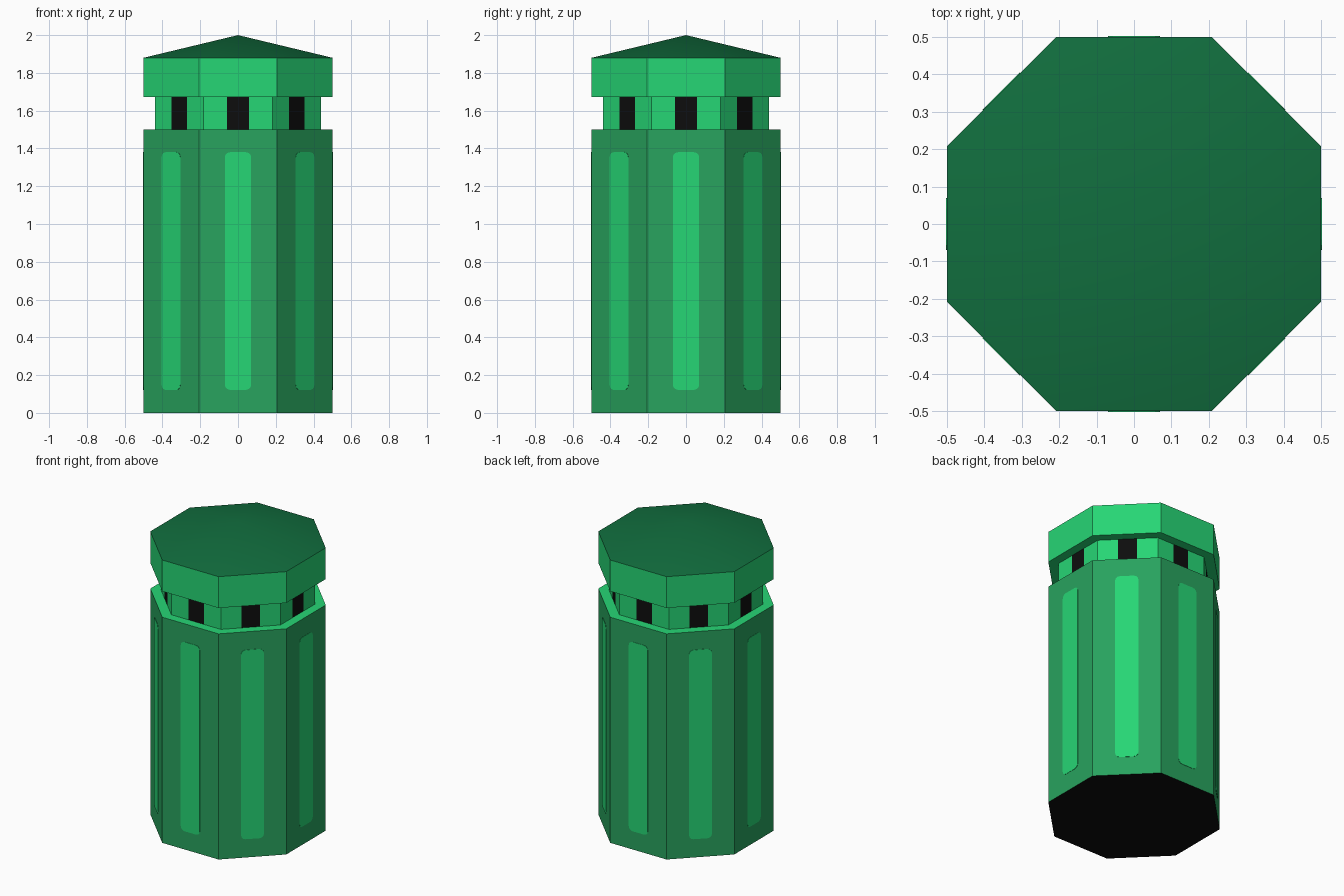
import bpy, bmesh, math
from mathutils import Matrix, Vector

if "Cube" in bpy.data.objects:
    bpy.data.objects.remove(bpy.data.objects["Cube"])

SIDES = 8
HALF = math.tan(math.pi / SIDES)      # half side length of an octagon with apothem 1


def material(name, rgb):
    m = bpy.data.materials.new(name)
    lin = [((c / 255 + 0.055) / 1.055) ** 2.4 if c > 10 else c / 255 / 12.92 for c in rgb]
    m.diffuse_color = (*lin, 1)
    m.use_nodes = True
    m.node_tree.nodes["Principled BSDF"].inputs["Base Color"].default_value = m.diffuse_color
    return m


BRIGHT = material("bright green", (38, 214, 117))
BODY = material("mid green", (40, 163, 94))
ROOF = material("dark green", (17, 110, 62))
BLACK = material("black", (13, 13, 13))


def finish(name, bm, mats):
    bmesh.ops.recalc_face_normals(bm, faces=bm.faces)
    me = bpy.data.meshes.new(name)
    bm.to_mesh(me)
    bm.free()
    for m in mats:
        me.materials.append(m)
    ob = bpy.data.objects.new(name, me)
    bpy.context.collection.objects.link(ob)
    return ob


def ring(bm, apothem, z, splits=(-1,)):
    """Octagon loop; splits are positions along each side, -1 being the corner."""
    verts = []
    for i in range(SIDES):
        rot = Matrix.Rotation(i * math.tau / SIDES, 3, 'Z')
        for s in splits:
            verts.append(bm.verts.new(rot @ Vector((s * HALF * apothem, -apothem, z))))
    return verts


def bridge(bm, low, high):
    n = len(low)
    return [bm.faces.new((low[i], low[(i + 1) % n], high[(i + 1) % n], high[i])) for i in range(n)]


def prism(name, apothem, z0, z1, mats):
    bm = bmesh.new()
    low, high = ring(bm, apothem, z0), ring(bm, apothem, z1)
    bridge(bm, low, high)
    bm.faces.new(low)
    bm.faces.new(high)
    return finish(name, bm, mats)


# Body: mid green walls, bright ledge, black base
body = prism("body", 0.5, 0, 1.5, [BODY, BRIGHT, BLACK])
for p in body.data.polygons:
    p.material_index = 1 if p.normal.z > 0.5 else 2 if p.normal.z < -0.5 else 0

# Neck: each side split in three, with a black window in the middle
bm = bmesh.new()
w = 0.057 / (0.44 * HALF)
low, high = (ring(bm, 0.44, z, (-1, -w, w)) for z in (1.5, 1.672))
for i, f in enumerate(bridge(bm, low, high)):
    f.material_index = 1 if i % 3 == 1 else 0
finish("neck", bm, [BRIGHT, BLACK])

# Cap band
prism("cap_band", 0.5, 1.672, 1.88, [BRIGHT])

# Shallow pointed roof
bm = bmesh.new()
eave = ring(bm, 0.5, 1.88)
tip = bm.verts.new((0, 0, 2))
for i in range(SIDES):
    bm.faces.new((eave[i], eave[(i + 1) % SIDES], tip))
roof = finish("roof", bm, [ROOF])
for p in roof.data.polygons:
    p.use_smooth = True

# Rounded upright panels, one thin plate on each body side
HW, Z0, Z1, R, THICK = 0.07, 0.122, 1.38, 0.028, 0.002
outline = []
for k, (cx, cz) in enumerate(((HW - R, Z1 - R), (R - HW, Z1 - R), (R - HW, Z0 + R), (HW - R, Z0 + R))):
    for j in range(4):
        a = (k + j / 3) * math.pi / 2
        outline.append((cx + R * math.cos(a), cz + R * math.sin(a)))
bm = bmesh.new()
for i in range(SIDES):
    rot = Matrix.Rotation(i * math.tau / SIDES, 3, 'Z')
    back, front = ([bm.verts.new(rot @ Vector((x, -y, z))) for x, z in outline]
                   for y in (0.5, 0.5 + THICK))
    bridge(bm, back, front)
    bm.faces.new(front)
    bm.faces.new(back)
finish("side_panels", bm, [BRIGHT])
